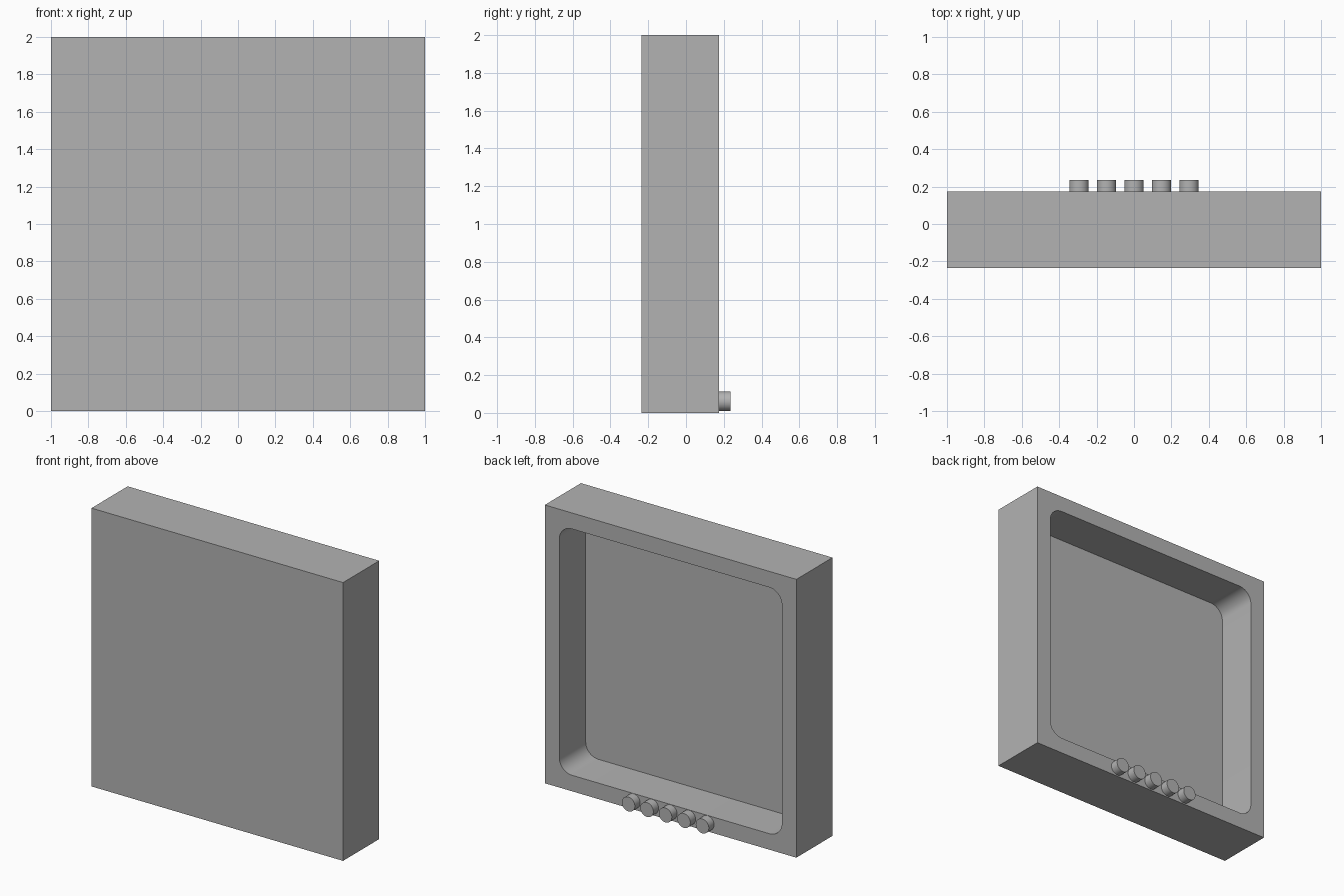
import bpy, bmesh, math
from mathutils import Matrix

old = bpy.data.objects.get("Cube")
if old:
    bpy.data.objects.remove(old)

FRONT, BACK, BUTTON_END = -0.235, 0.175, 0.235
MARGIN, DEPTH, RADIUS = 0.115, 0.3, 0.1

grey = bpy.data.materials.new("plain grey")
grey.use_nodes = True
colour = (0.45, 0.45, 0.45, 1)
grey.diffuse_color = colour
grey.node_tree.nodes["Principled BSDF"].inputs["Base Color"].default_value = colour


def finish(bm, name):
    bmesh.ops.recalc_face_normals(bm, faces=bm.faces)
    mesh = bpy.data.meshes.new(name)
    bm.to_mesh(mesh)
    bm.free()
    mesh.materials.append(grey)
    obj = bpy.data.objects.new(name, mesh)
    bpy.context.collection.objects.link(obj)
    bpy.ops.object.select_all(action="DESELECT")
    obj.select_set(True)
    bpy.context.view_layer.objects.active = obj
    bpy.ops.object.shade_smooth_by_angle(angle=math.radians(30))
    return obj


def rounded_square(half, radius, steps):
    """Points (x, z) around a rounded square centred on z = 1."""
    pts = []
    for corner in range(4):
        mid = math.radians(45 + 90 * corner)
        cx = math.copysign(half - radius, math.cos(mid))
        cz = math.copysign(half - radius, math.sin(mid))
        for i in range(steps + 1):
            a = math.radians(90 * (corner + i / steps))
            pts.append((cx + radius * math.cos(a), 1 + cz + radius * math.sin(a)))
    return pts


def ring(bm, pts, y):
    return [bm.verts.new((x, y, z)) for x, z in pts]


def bridge(bm, a, b):
    for i in range(len(a)):
        j = (i + 1) % len(a)
        bm.faces.new((a[i], a[j], b[j], b[i]))


# Casing: square box with a rounded recess in its back
bm = bmesh.new()
square = [(1, 0), (1, 2), (-1, 2), (-1, 0)]
opening = rounded_square(1 - MARGIN, RADIUS, 10)
front = ring(bm, square, FRONT)
back = ring(bm, square, BACK)
rim = ring(bm, opening, BACK)
floor = ring(bm, opening, BACK - DEPTH)
bm.faces.new(front)
bridge(bm, front, back)
bridge(bm, rim, floor)
bm.faces.new(floor)
edges = [bm.edges.get((loop[i - 1], loop[i])) for loop in (back, rim) for i in range(len(loop))]
bmesh.ops.triangle_fill(bm, edges=edges, use_beauty=True)
finish(bm, "casing")

# Row of round buttons along the lower rim
length = BUTTON_END - BACK
for i in range(5):
    bm = bmesh.new()
    place = Matrix.Translation(((i - 2) * 0.147, BACK + length / 2, 0.061))
    bmesh.ops.create_cone(bm, cap_ends=True, segments=32, radius1=0.052, radius2=0.052,
                          depth=length, matrix=place @ Matrix.Rotation(math.pi / 2, 4, "X"))
    finish(bm, f"button_{i + 1}")
